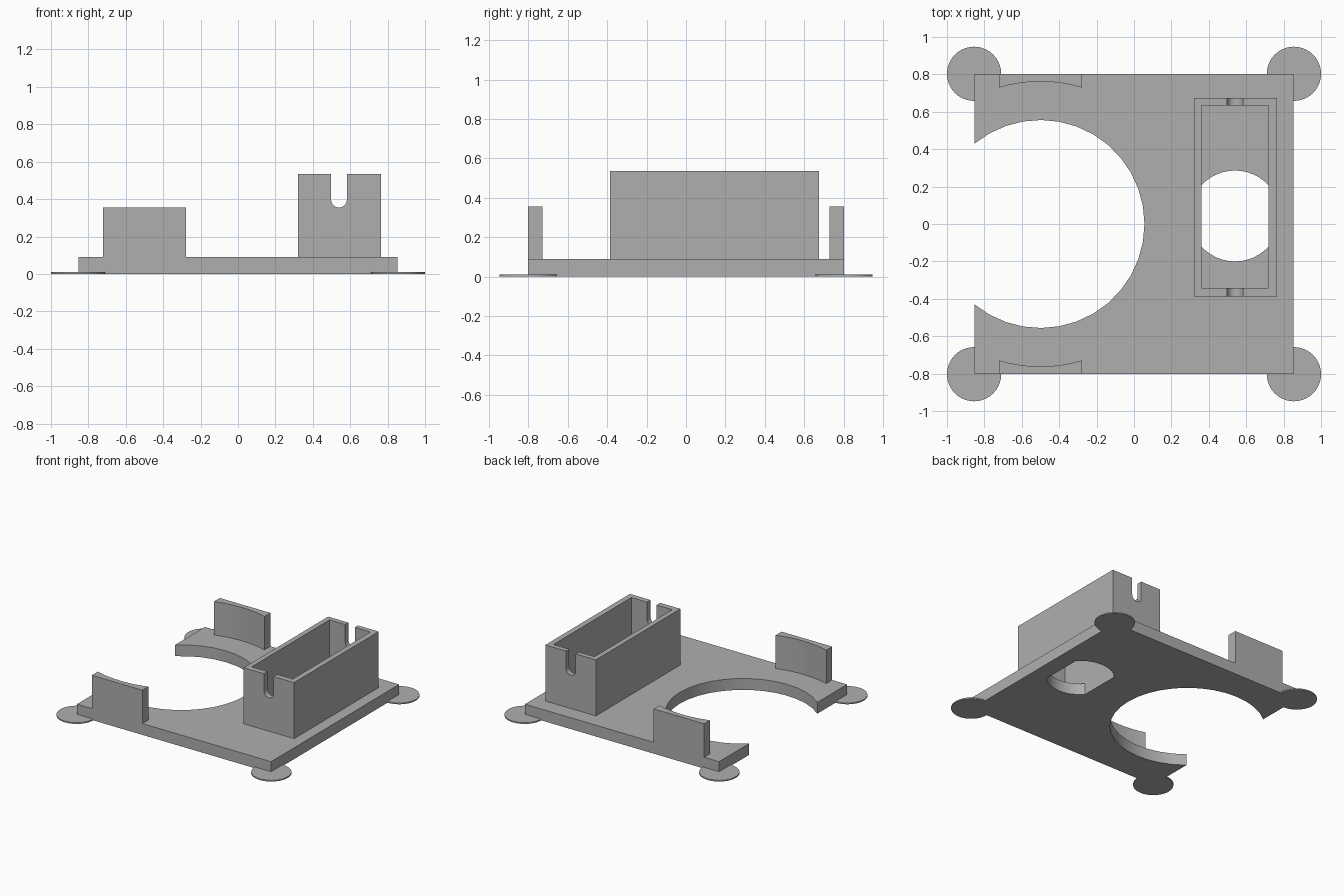
import bpy, bmesh
from math import acos, asin, cos, sin, pi, radians
from mathutils import Matrix

if "Cube" in bpy.data.objects:
    bpy.data.objects.remove(bpy.data.objects["Cube"], do_unlink=True)

grey = bpy.data.materials.new("plain grey")
grey.use_nodes = True
grey.diffuse_color = (0.43, 0.43, 0.43, 1)
grey.node_tree.nodes["Principled BSDF"].inputs["Base Color"].default_value = grey.diffuse_color


def arc(cx, cy, r, start, end, steps):
    """Points along a circular arc, both ends included."""
    angles = [start + (end - start) * i / steps for i in range(steps + 1)]
    return [(cx + r * cos(a), cy + r * sin(a)) for a in angles]


def rect(x0, x1, y0, y1):
    return [(x0, y0), (x1, y0), (x1, y1), (x0, y1)]


def prism(name, outlines, z0, z1, matrix=Matrix()):
    """Extrude an outline, with optional inner hole outlines, from z0 to z1."""
    bm = bmesh.new()
    for points in outlines:
        verts = [bm.verts.new((x, y, z0)) for x, y in points]
        for a, b in zip(verts, verts[1:] + verts[:1]):
            bm.edges.new((a, b))
    bmesh.ops.triangle_fill(bm, use_beauty=True, edges=bm.edges[:])
    top = bmesh.ops.extrude_face_region(bm, geom=bm.faces[:], use_keep_orig=True)["geom"]
    bmesh.ops.translate(bm, vec=(0, 0, z1 - z0),
                        verts=[v for v in top if isinstance(v, bmesh.types.BMVert)])
    bm.transform(matrix)
    bmesh.ops.recalc_face_normals(bm, faces=bm.faces[:])
    mesh = bpy.data.meshes.new(name)
    bm.to_mesh(mesh)
    bm.free()
    mesh.materials.append(grey)
    obj = bpy.data.objects.new(name, mesh)
    bpy.context.collection.objects.link(obj)
    return obj


def smooth(obj):
    bpy.ops.object.select_all(action="DESELECT")
    obj.select_set(True)
    bpy.context.view_layer.objects.active = obj
    bpy.ops.object.shade_smooth_by_angle(angle=radians(30))


half_x, half_y, plate_top = 0.853, 0.803, 0.09
ring_x, ring_r = -0.5, 0.556          # large round opening
box_x, box_y = 0.54, 0.043            # centre of the holder box

# Base plate: open round cut-out on the left edge, flat-sided hole under the box
open_angle = acos((-half_x - ring_x) / ring_r)
outline = [(half_x, -half_y), (half_x, half_y), (-half_x, half_y)]
outline += arc(ring_x, 0, ring_r, open_angle, -open_angle, 26)
outline += [(-half_x, -half_y)]
hole_r, hole_half = 0.243, 0.18
side = acos(hole_half / hole_r)
hole = arc(box_x, box_y, hole_r, side, pi - side, 12)
hole += arc(box_x, box_y, hole_r, pi + side, 2 * pi - side, 12)
smooth(prism("base_plate", [outline, hole], 0, plate_top))

# Holder box with a rounded slot through both end walls
box = prism("holder_box", [rect(0.32, 0.764, -0.387, 0.674),
                           rect(0.36, 0.72, -0.342, 0.634)], plate_top, 0.535)
slot = [(box_x - 0.042, 0.7)] + arc(box_x, 0.397, 0.042, pi, 2 * pi, 14) + [(box_x + 0.042, 0.7)]
cutter = prism("slot_cutter", [slot], -1, 1, Matrix.Rotation(pi / 2, 4, "X"))
cutter.hide_render = True
cut = box.modifiers.new("slots", "BOOLEAN")
cut.operation, cut.solver, cut.object = "DIFFERENCE", "EXACT", cutter
bpy.context.view_layer.objects.active = box
bpy.ops.object.modifier_apply(modifier=cut.name)
bpy.data.objects.remove(cutter, do_unlink=True)
smooth(box)

# Upright tabs with a curved inner face, front and back
tab_r, tab_half = 0.762, 0.222
spread = asin(tab_half / tab_r)
for name, s in (("front_tab", -1), ("back_tab", 1)):
    inner = arc(ring_x, 0, tab_r, pi / 2 + spread, pi / 2 - spread, 8)
    shape = inner + [(ring_x + tab_half, half_y), (ring_x - tab_half, half_y)]
    smooth(prism(name, [[(x, s * y) for x, y in shape]], plate_top, 0.355))

# Thin round pads under the four corners
for y_name, sy in (("front", -1), ("back", 1)):
    for x_name, sx in (("right", -1), ("left", 1)):
        circle = arc(sx * 0.855, sy * 0.803, 0.145, 0, 2 * pi, 40)[:-1]
        smooth(prism(f"{y_name}_{x_name}_pad", [circle], 0, 0.01))
